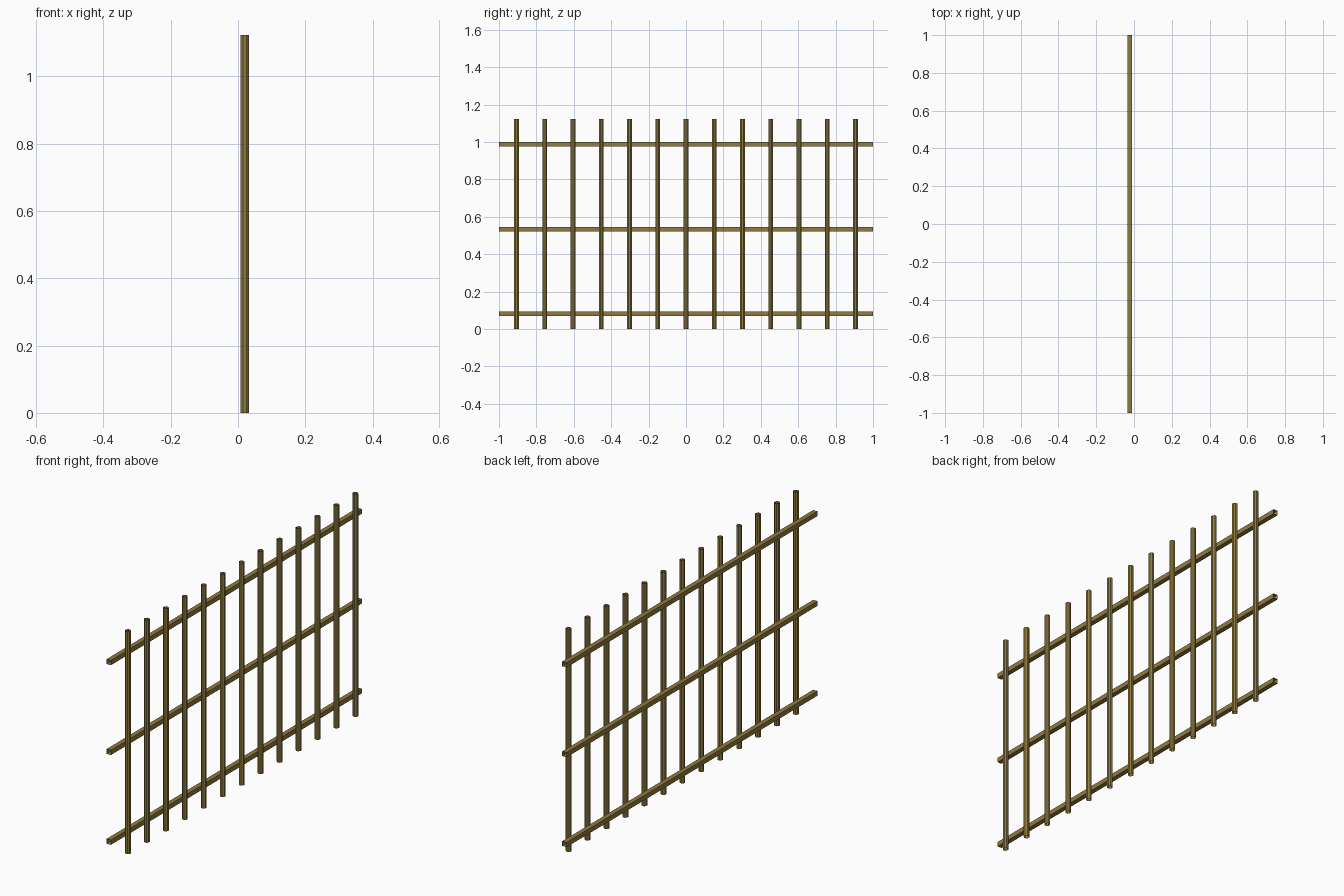
import bpy, bmesh, math
from mathutils import Matrix

if "Cube" in bpy.data.objects:
    bpy.data.objects.remove(bpy.data.objects["Cube"])

BAR_H = 1.123
RAIL_L = 2.0

mat = bpy.data.materials.new("olive_brass")
mat.diffuse_color = (0.28, 0.2, 0.05, 1)
mat.use_nodes = True
mat.node_tree.nodes["Principled BSDF"].inputs["Base Color"].default_value = mat.diffuse_color


def tube(name, sides, width, length, location, along_y=False):
    """Open-ended tube with flats facing the axes, upright or along y."""
    bm = bmesh.new()
    r = width / 2 / math.cos(math.pi / sides)
    bmesh.ops.create_cone(bm, cap_ends=False, segments=sides,
                          radius1=r, radius2=r, depth=length)
    # turn a flat to face +x
    bm.verts.ensure_lookup_table()
    v = bm.verts[0].co
    turn = math.pi / sides - math.atan2(v.y, v.x)
    bm.transform(Matrix.Rotation(turn, 4, 'Z'))
    if along_y:
        bm.transform(Matrix.Rotation(math.pi / 2, 4, 'X'))
    me = bpy.data.meshes.new(name)
    bm.to_mesh(me)
    bm.free()
    me.materials.append(mat)
    ob = bpy.data.objects.new(name, me)
    ob.location = location
    bpy.context.collection.objects.link(ob)


# upright eight-sided bars on the +x side
for i in range(13):
    tube(f"upright_bar_{i + 1}", 8, 0.025, BAR_H,
         (0.0205, (i - 6) * 0.151, BAR_H / 2))

# three long square rails behind the bars
for name, z in (("bottom_rail", 0.081), ("middle_rail", 0.534), ("top_rail", 0.987)):
    tube(name, 4, 0.024, RAIL_L, (-0.0215, 0, z), along_y=True)
